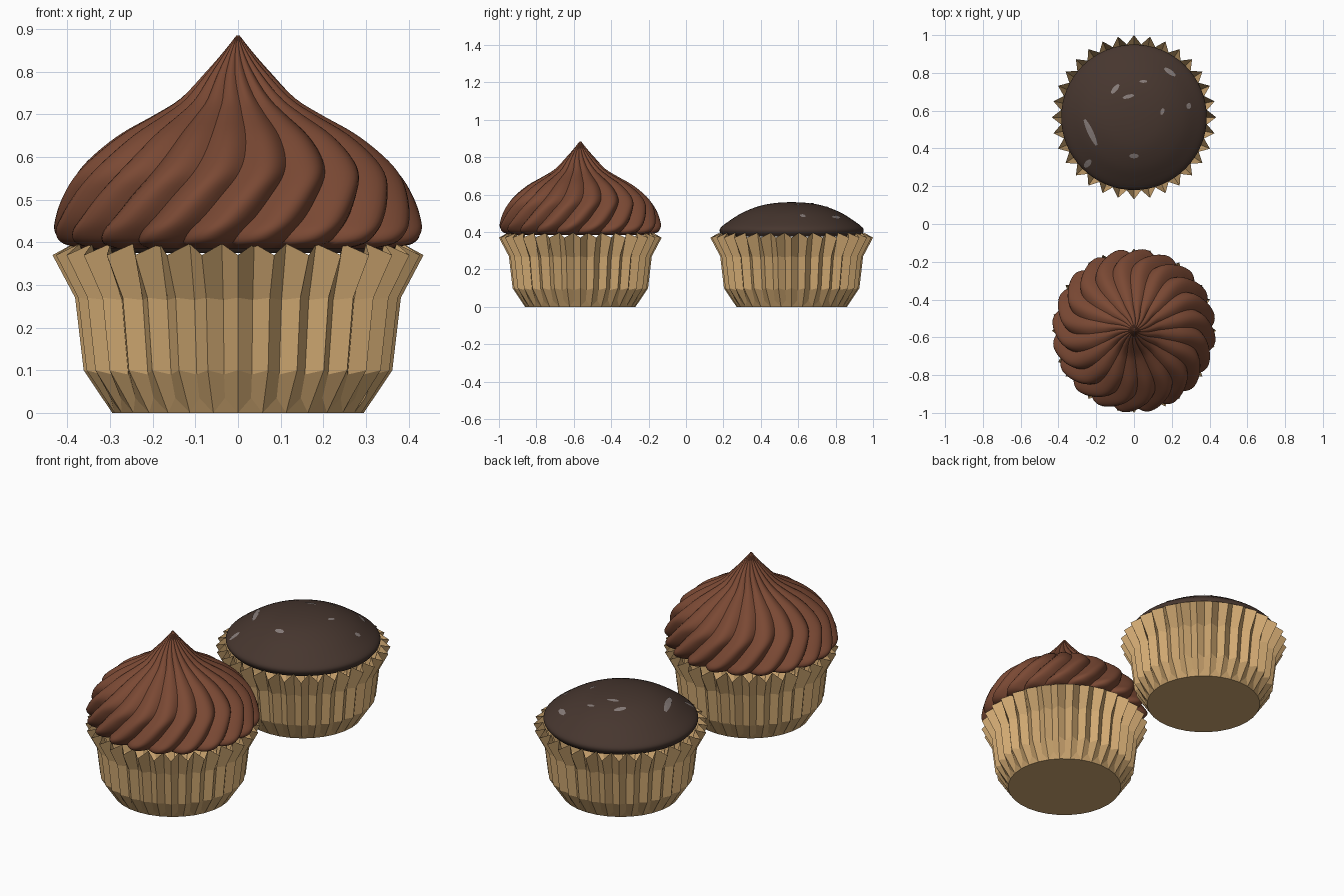
import bpy, bmesh, math
from mathutils import Vector

if "Cube" in bpy.data.objects:
    bpy.data.objects.remove(bpy.data.objects["Cube"])

CY = 0.565      # distance of each cupcake from the middle
PLEATS = 32
LOBES = 20


def material(name, rgb):
    m = bpy.data.materials.new(name)
    m.diffuse_color = (*rgb, 1)
    m.use_nodes = True
    m.node_tree.nodes["Principled BSDF"].inputs["Base Color"].default_value = m.diffuse_color
    return m


PAPER = material("tan paper", (0.64, 0.40, 0.17))
FROSTING = material("milk chocolate", (0.195, 0.066, 0.034))
GLAZE = material("dark chocolate", (0.062, 0.037, 0.028))
SHINE = material("pale shine", (0.24, 0.20, 0.19))


def finish(bm, name, mat, y, smooth=None):
    bmesh.ops.recalc_face_normals(bm, faces=bm.faces)
    me = bpy.data.meshes.new(name)
    bm.to_mesh(me)
    bm.free()
    me.materials.append(mat)
    ob = bpy.data.objects.new(name, me)
    ob.location.y = y
    bpy.context.collection.objects.link(ob)
    if smooth:
        bpy.ops.object.select_all(action='DESELECT')
        ob.select_set(True)
        bpy.context.view_layer.objects.active = ob
        bpy.ops.object.shade_smooth_by_angle(angle=math.radians(smooth))
    return ob


def loft(bm, rings):
    for a, b in zip(rings, rings[1:]):
        n = len(a)
        for i in range(n):
            j = (i + 1) % n
            bm.faces.new((a[i], a[j], b[j], b[i]))


def interp(pts, t):
    # smooth (Catmull-Rom) curve through points, t from 0 to 1
    s = t * (len(pts) - 1)
    i = min(int(s), len(pts) - 2)
    f = s - i
    p = [Vector(pts[max(0, min(len(pts) - 1, i + k))]) for k in (-1, 0, 1, 2)]
    return 0.5 * (2 * p[1] + (p[2] - p[0]) * f
                  + (2 * p[0] - 5 * p[1] + 4 * p[2] - p[3]) * f * f
                  + (3 * p[1] - p[0] - 3 * p[2] + p[3]) * f ** 3)


def wrapper(name, y):
    # pleated paper cup: (ridge radius, ridge z, valley radius, valley z)
    prof = [(0.295, 0, 0.312, 0.035), (0.362, 0.10, 0.333, 0.09),
            (0.382, 0.27, 0.352, 0.265), (0.435, 0.37, 0.388, 0.397)]
    bm = bmesh.new()
    rings = []
    for ro, zo, ri, zi in prof:
        ring = []
        for i in range(PLEATS * 2):
            a = math.pi * i / PLEATS - math.pi / 2
            r, z = (ri, zi) if i % 2 else (ro, zo)
            ring.append(bm.verts.new((r * math.cos(a), r * math.sin(a), z)))
        rings.append(ring)
    loft(bm, rings)
    # flat base and the small triangles under each fold
    base = rings[0]
    bm.faces.new(base[::2])
    for i in range(0, PLEATS * 2, 2):
        bm.faces.new((base[i], base[i + 1], base[(i + 2) % (PLEATS * 2)]))
    finish(bm, name, PAPER, y)


def frosting(name, y):
    # (radius, z, twist in degrees) from the underside to the tip
    prof = [(0.36, 0.385, -22), (0.415, 0.398, -20), (0.434, 0.425, -17),
            (0.428, 0.46, -12), (0.41, 0.51, -6), (0.383, 0.56, 0),
            (0.34, 0.605, 3), (0.275, 0.655, 4), (0.195, 0.70, 3),
            (0.135, 0.738, 1), (0.075, 0.80, -6), (0.033, 0.848, -12),
            (0.004, 0.885, -18)]
    bm = bmesh.new()
    n = LOBES * 10
    rings = []
    for k in range(41):
        r, z, tw = interp(prof, k / 40)
        r = max(r, 0.003)
        ring = []
        for i in range(n):
            a = 2 * math.pi * i / n
            bump = abs(math.sin(LOBES * a / 2))
            q = r * (1 - 0.095 * (1 - bump))
            a += math.radians(tw)
            ring.append(bm.verts.new((q * math.cos(a), q * math.sin(a), z)))
        rings.append(ring)
    loft(bm, rings)
    bm.faces.new(rings[0])
    bm.faces.new(rings[-1])
    finish(bm, name, FROSTING, y, 50)


DOME = [(0.365, 0.375), (0.384, 0.40), (0.378, 0.425), (0.33, 0.462),
        (0.26, 0.505), (0.17, 0.54), (0.08, 0.556), (0.0, 0.56)]


def dome(name, y):
    bm = bmesh.new()
    rings = []
    n = 64
    for k in range(28):
        r, z = interp(DOME, k / 28)
        rings.append([bm.verts.new((r * math.cos(2 * math.pi * i / n),
                                    r * math.sin(2 * math.pi * i / n), z)) for i in range(n)])
    loft(bm, rings)
    top = bm.verts.new((0, 0, 0.56))
    for i in range(n):
        bm.faces.new((rings[-1][i], rings[-1][(i + 1) % n], top))
    bm.faces.new(rings[0])
    finish(bm, name, GLAZE, y, 50)


def dome_height(r):
    pts = [interp(DOME, k / 200) for k in range(60, 201)]
    return min(pts, key=lambda p: abs(p[0] - r))[1]


def shine(name, y):
    # small bright flecks lying on the glaze: x, y, length, width, angle
    flecks = [(-0.10, 0.15, 0.06, 0.025, 50), (-0.03, 0.11, 0.06, 0.02, 15),
              (0.05, 0.19, 0.04, 0.015, 0), (0.19, 0.24, 0.07, 0.025, -35),
              (0.29, 0.06, 0.03, 0.025, 80), (0.15, 0.03, 0.035, 0.02, 70),
              (-0.23, -0.08, 0.15, 0.03, -65), (0.0, -0.205, 0.05, 0.025, 0),
              (-0.245, -0.245, 0.05, 0.03, 50)]
    bm = bmesh.new()
    for fx, fy, ln, wd, ang in flecks:
        c, s = math.cos(math.radians(ang)), math.sin(math.radians(ang))
        grid = []
        for i in range(7):
            u = i / 6 - 0.5
            w = wd * (1 - 2.4 * u * u)
            row = []
            for v in (-0.5, 0, 0.5):
                x = fx + u * ln * c - v * w * s
                yy = fy + u * ln * s + v * w * c
                row.append(bm.verts.new((x, yy, dome_height(math.hypot(x, yy)) + 0.003)))
            grid.append(row)
        for a, b in zip(grid, grid[1:]):
            for k in range(2):
                bm.faces.new((a[k], b[k], b[k + 1], a[k + 1]))
    finish(bm, name, SHINE, y)


# front cupcake with swirled frosting
wrapper("front_wrapper", -CY)
frosting("swirled_frosting", -CY)

# rear cupcake with a glazed dome
wrapper("rear_wrapper", CY)
dome("glazed_dome", CY)
shine("glaze_shine", CY)
